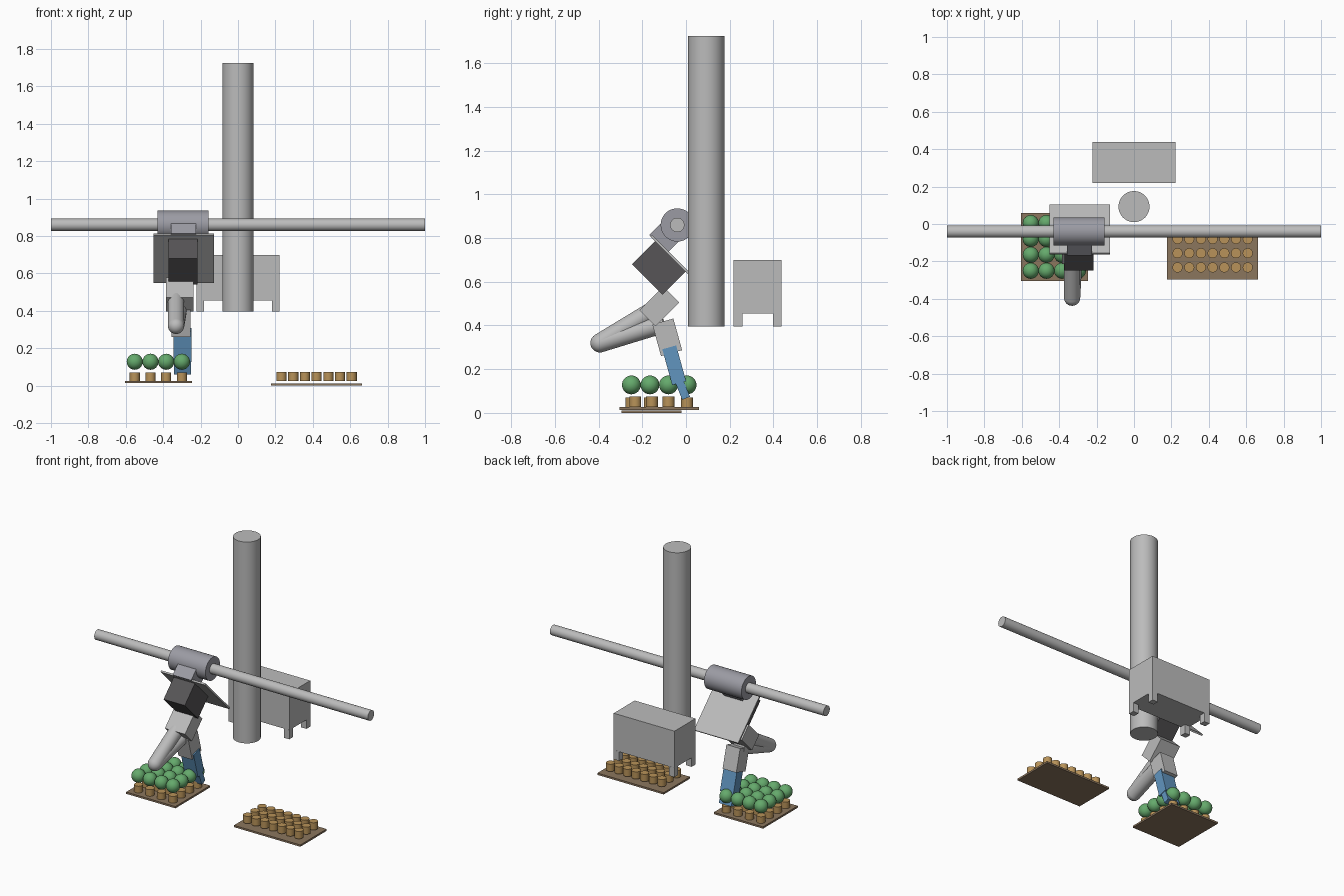
import bpy
from math import radians
from mathutils import Vector

cube = bpy.data.objects.get("Cube")
if cube:
    bpy.data.objects.remove(cube, do_unlink=True)


def material(name, r, g, b):
    m = bpy.data.materials.new(name)
    m.use_nodes = True
    m.diffuse_color = (r, g, b, 1)
    m.node_tree.nodes["Principled BSDF"].inputs["Base Color"].default_value = (r, g, b, 1)
    return m


GREY = material("light grey", 0.50, 0.50, 0.50)
STEEL = material("bluish grey", 0.33, 0.33, 0.37)
DARK = material("dark grey", 0.095, 0.09, 0.095)
BLUE = material("blue", 0.12, 0.30, 0.52)
GREEN = material("green", 0.13, 0.40, 0.15)
TAN = material("tan", 0.48, 0.29, 0.10)
BROWN = material("brown", 0.26, 0.18, 0.11)


def finish(name, mat, smooth=False):
    ob = bpy.context.object
    ob.name = name
    ob.data.materials.append(mat)
    if smooth:
        bpy.ops.object.shade_smooth_by_angle()
    return ob


def box(name, mat, centre, size, tilt=0):
    bpy.ops.mesh.primitive_cube_add(size=1, location=centre, rotation=(radians(tilt), 0, 0))
    bpy.context.object.scale = size
    return finish(name, mat)


def rod(name, mat, a, b, radius, sides=32):
    a, b = Vector(a), Vector(b)
    axis = b - a
    bpy.ops.mesh.primitive_cylinder_add(vertices=sides, radius=radius, depth=axis.length,
                                        location=(a + b) / 2,
                                        rotation=axis.to_track_quat('Z', 'Y').to_euler())
    return finish(name, mat, True)


def ball(name, mat, centre, radius):
    bpy.ops.mesh.primitive_uv_sphere_add(segments=32, ring_count=16, radius=radius, location=centre)
    return finish(name, mat, True)


# Column and cross rail
rod("column", GREY, (0, 0.093, 0.396), (0, 0.093, 1.726), 0.083, 48)
rod("rail", GREY, (-1, -0.04, 0.86), (1, -0.04, 0.86), 0.033)

# Cabinet on four short legs
box("cabinet", GREY, (0, 0.328, 0.578), (0.444, 0.219, 0.244))
for sx in (-1, 1):
    for sy in (-1, 1):
        box("cabinet_leg", GREY, (sx * 0.202, 0.328 + sy * 0.09, 0.427), (0.04, 0.04, 0.062))

# Sliding carriage with its tilted back plate
rod("carriage_sleeve", STEEL, (-0.43, -0.04, 0.86), (-0.157, -0.04, 0.86), 0.076, 48)
box("carriage_bracket", STEEL, (-0.292, -0.084, 0.816), (0.135, 0.116, 0.123), -45)
box("back_plate", GREY, (-0.291, -0.03, 0.681), (0.323, 0.365, 0.011), -45)
box("motor_box", DARK, (-0.293, -0.1245, 0.664), (0.155, 0.197, 0.152), -45)

# Folded arm
box("shoulder_block", GREY, (-0.312, -0.122, 0.488), (0.147, 0.104, 0.153), -45)
elbow = (-0.331, -0.394, 0.32)
ball("elbow", GREY, elbow, 0.0435)
rod("upper_arm", GREY, elbow, (-0.331, -0.155, 0.465), 0.0435)
rod("lower_arm", GREY, elbow, (-0.315, -0.1, 0.41), 0.0435)
box("wrist_block", GREY, (-0.305, -0.086, 0.346), (0.1, 0.1, 0.15), 15.5)

# Gripper
box("gripper", BLUE, (-0.297, -0.054, 0.218), (0.097, 0.066, 0.17), 15.5)
box("gripper_tip", BLUE, (-0.297, -0.02, 0.118), (0.09, 0.038, 0.11), 22)

# Tray of potted plants
box("plant_tray", BROWN, (-0.425, -0.122, 0.02), (0.36, 0.363, 0.012))
for i in range(4):
    for j in range(4):
        x, y = -0.552 + i * 0.084, -0.25 + j * 0.085
        rod("plant_pot", TAN, (x, y, 0.025), (x, y, 0.07), 0.027, 24)
        ball("plant", GREEN, (x, y, 0.128), 0.043)

# Tray of empty pots
box("pot_tray", BROWN, (0.42, -0.158, 0.006), (0.485, 0.275, 0.012))
for i in range(7):
    for j in range(3):
        x, y = 0.233 + i * 0.0625, -0.232 + j * 0.076
        rod("empty_pot", TAN, (x, y, 0.026), (x, y, 0.074), 0.027, 24)
